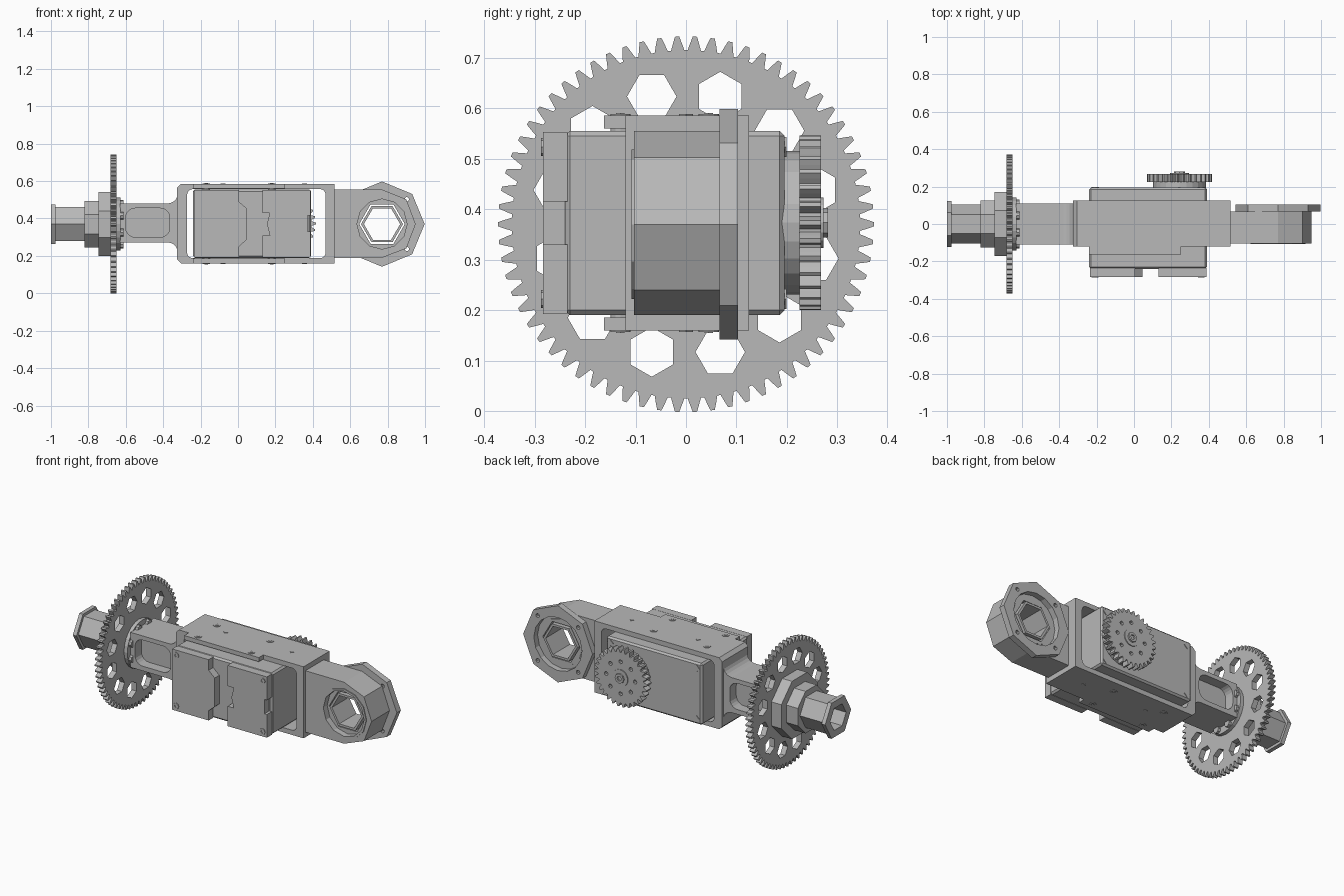
import bpy, bmesh
from math import sin, cos, pi, radians
from mathutils import Vector

old = bpy.data.objects.get("Cube")
if old:
    bpy.data.objects.remove(old, do_unlink=True)

grey = bpy.data.materials.new("plain_grey")
grey.use_nodes = True
GREY = (0.48, 0.48, 0.48, 1)
grey.diffuse_color = GREY
grey.node_tree.nodes["Principled BSDF"].inputs["Base Color"].default_value = GREY

AXES = {
    "x": lambda u, v, d: Vector((d, u, v)),
    "y": lambda u, v, d: Vector((u, d, v)),
    "z": lambda u, v, d: Vector((u, v, d)),
}
MID = 0.37  # height of the main axis


def prism(name, axis, a, b, outer, holes=(), bevel=0):
    """Extrude an outline with optional holes from a to b along an axis."""
    place = AXES[axis]
    bm = bmesh.new()
    edges = []
    for loop in (outer, *holes):
        vs = [bm.verts.new(place(u, v, a)) for u, v in loop]
        edges += [bm.edges.new((vs[i - 1], vs[i])) for i in range(len(vs))]
    if holes:
        bmesh.ops.triangle_fill(bm, use_beauty=True, edges=edges, normal=place(0, 0, 1))
    else:
        bm.faces.new(vs)
    new = bmesh.ops.extrude_face_region(bm, geom=bm.faces[:])["geom"]
    moved = [g for g in new if isinstance(g, bmesh.types.BMVert)]
    bmesh.ops.translate(bm, verts=moved, vec=place(0, 0, b - a))
    bmesh.ops.recalc_face_normals(bm, faces=bm.faces[:])
    me = bpy.data.meshes.new(name)
    bm.to_mesh(me)
    bm.free()
    me.materials.append(grey)
    ob = bpy.data.objects.new(name, me)
    bpy.context.collection.objects.link(ob)
    if bevel:
        mod = ob.modifiers.new("edge_bevel", "BEVEL")
        mod.width, mod.segments = bevel, 1
    return ob


def ngon(n, r, cu=0, cv=MID, turn=0):
    return [(cu + r * cos(radians(turn) + 2 * pi * i / n),
             cv + r * sin(radians(turn) + 2 * pi * i / n)) for i in range(n)]


def rect(u0, u1, v0, v1):
    return [(u0, v0), (u1, v0), (u1, v1), (u0, v1)]


def rounded(u0, u1, v0, v1, r, steps=5):
    pts = []
    corners = [(u1 - r, v1 - r), (u0 + r, v1 - r), (u0 + r, v0 + r), (u1 - r, v0 + r)]
    for k, (cu, cv) in enumerate(corners):
        for i in range(steps + 1):
            t = pi / 2 * (k + i / steps)
            pts.append((cu + r * cos(t), cv + r * sin(t)))
    return pts


def gear(teeth, root, tip, cu=0, cv=MID):
    pts = []
    pitch = 2 * pi / teeth
    for i in range(teeth):
        for off, r in ((-.40, root), (-.26, (root + tip) / 2), (-.12, tip),
                       (.12, tip), (.26, (root + tip) / 2), (.40, root)):
            t = pitch * (i + 0.5 + off) + pi / 2
            pts.append((cu + r * cos(t), cv + r * sin(t)))
    return pts


def ring_points(n, r, cu=0, cv=MID, turn=0):
    return ngon(n, r, cu, cv, turn)


# Frame around the motor, with top and bottom flanges and screws
frame_outline = [(-.305, .16), (.515, .16), (.515, .585), (-.305, .585), (-.325, .565), (-.325, .18)]
prism("frame", "y", -.12, .125, frame_outline, [rounded(-.272, .468, .188, .557, .03)])
for name, z0, z1, zs in (("top", .56, .585, .588), ("bottom", .16, .185, .157)):
    prism(name + "_flange", "y", -.162, -.12, rect(-.24, .25, z0, z1))
    for x in (-.17, .18):
        for y in (-.13, .045):
            prism(name + "_screw", "z", MID, zs, ngon(12, .02, x, y))
            prism(name + "_screw_pin", "z", MID, zs + (zs - MID) * .01, ngon(6, .01, x, y))
    for x in (-.08, .355):
        prism(name + "_dowel", "z", z0, zs, ngon(4, .014, x, 0))

# Motor body with a split front cover
prism("motor_body", "y", -.24, .195, rect(-.24, .39, .19, .555), bevel=.01)
prism("cover_left", "y", -.283, -.235,
      [(-.235, .192), (.005, .192), (.005, .25), (.045, .285), (.045, .455),
       (.005, .49), (.005, .553), (-.235, .553)])
prism("cover_right", "y", -.283, -.235,
      [(.13, .192), (.388, .192), (.388, .33), (.372, .33), (.372, .415), (.388, .415),
       (.388, .553), (.13, .553), (.13, .43), (.17, .43), (.155, .37), (.17, .31), (.13, .31)])
for x in (-.208, .36):
    for z in (.222, .523):
        prism("cover_screw", "y", -.287, -.28, ngon(8, .018, x, z), [ngon(4, .01, x, z)])
        prism("rear_screw", "y", .19, .199, ngon(4, .02, x, z))

# Drive gear on the back of the motor
GX, GZ = .243, .373
prism("gear_boss", "y", .19, .228, ngon(24, .142, GX, GZ))
prism("drive_gear", "y", .225, .267, gear(30, .15, .173, GX, GZ),
      [ngon(8, .012, u, v) for u, v in ring_points(8, .095, GX, GZ)])
prism("drive_collar", "y", .26, .272, ngon(16, .05, GX, GZ))
prism("drive_shaft", "y", .26, .281, ngon(8, .029, GX, GZ), [ngon(6, .015, GX, GZ)])

# Right arm with an eight-sided eye
EX = .77
hole = ngon(12, .135, EX)
prism("eye_arm", "y", -.103, .068,
      [(.51, .19), (EX, .19), (.9, .24), (.95, MID), (.9, .502), (EX, .555), (.51, .555)], [hole])
bolts = ring_points(4, .188, EX, MID, 45)
prism("eye_plate", "y", .066, .103, ngon(8, .228, EX),
      [ngon(16, .158, EX)] + [ngon(8, .012, u, v) for u, v in bolts])
prism("eye_front_rim", "y", -.108, -.098, ngon(12, .148, EX), [ngon(12, .134, EX)])
prism("eye_bearing", "y", -.07, .07, ngon(12, .137, EX), [ngon(6, .122, EX)])
prism("eye_hex_sleeve", "y", -.08, .08, ngon(6, .112, EX), [ngon(6, .097, EX)])

# Left arm with a flared root and side pockets
R = .055
flare = [(-.322 - R * (1 - sin(t)), R * (1 - cos(t)))
         for t in (i * pi / 10 for i in range(6))]
top = [(x, .48 + h) for x, h in flare]
low = [(x, .272 - h) for x, h in reversed(flare)]
arm = [(-.63, .48)] + top + low + [(-.63, .272)]
prism("left_arm_web", "y", -.05, .05, arm)
for side in (-1, 1):
    prism("left_arm_side", "y", side * .05, side * .11, arm,
          [rounded(-.6, -.365, .3, .455, .05)])

# Round flange with bolts that carries the big gear
prism("gear_flange", "x", -.652, -.628, ngon(24, .142))
for u, v in ring_points(8, .118, turn=22.5):
    prism("flange_bolt", "x", -.63, -.612, ngon(8, .021, u, v))

# Big gear with twelve hexagonal lightening holes
cutouts = []
for k in range(12):
    t = 15 + 30 * k
    c = (.262 * cos(radians(t)), MID + .262 * sin(radians(t)))
    cutouts.append(ngon(6, .049, *c, turn=t + 15))
prism("big_gear", "x", -.682, -.65, gear(66, .345, .372), cutouts)

# Stepped hub and hollow hexagonal shaft at the left end
prism("hub_wide", "x", -.747, -.68, ngon(8, .186, turn=22.5))
prism("hub_narrow", "x", -.822, -.745, ngon(8, .135, turn=22.5))
socket = ngon(6, .075)
prism("shaft_root", "x", -.86, -.82, ngon(6, .104))
prism("hex_shaft", "x", -.978, -.858, ngon(6, .104), [socket])
prism("shaft_end_flange", "x", -1.0, -.976, ngon(6, .122), [socket])
